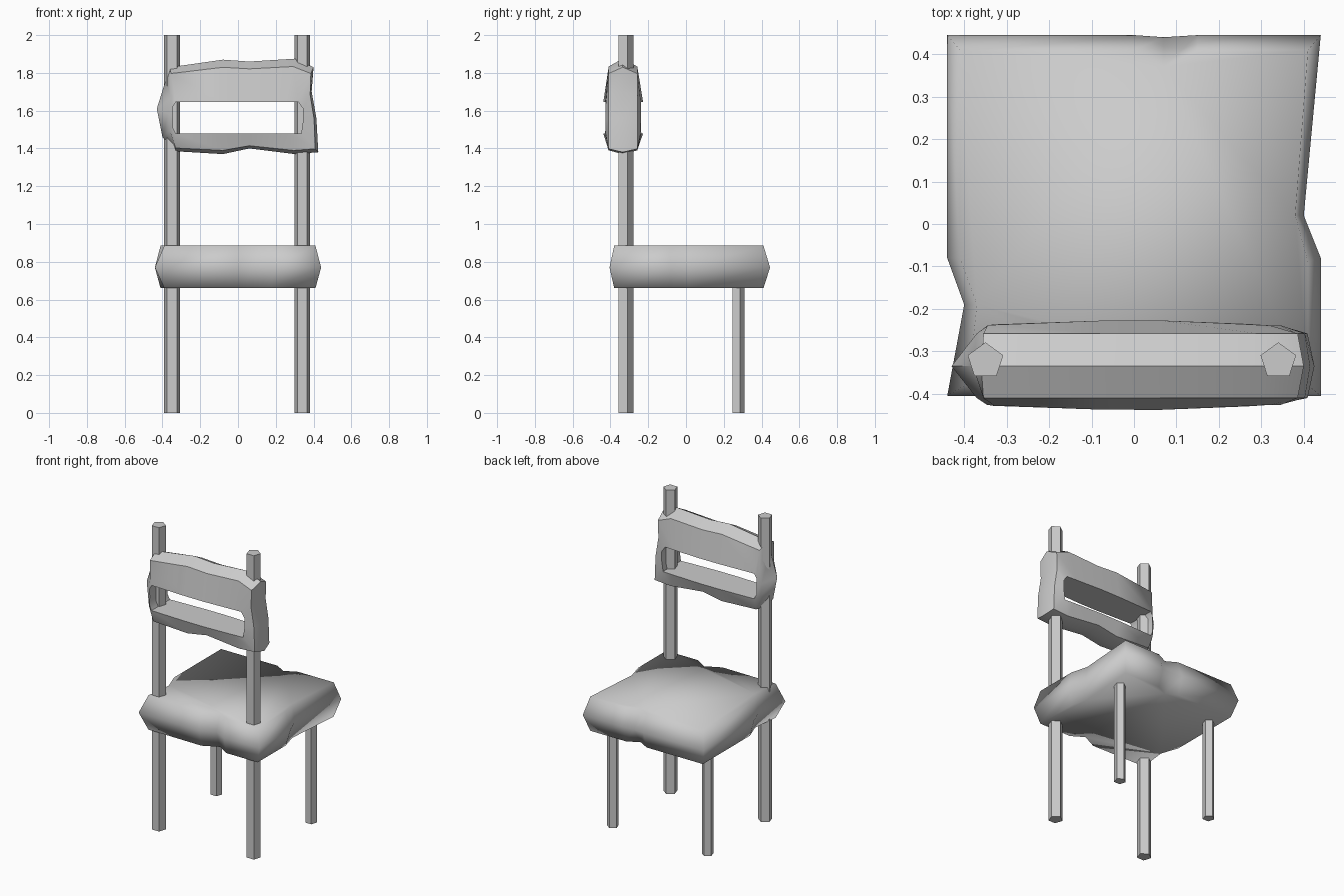
import bpy
import bmesh
import math

cube = bpy.data.objects.get("Cube")
if cube:
    bpy.data.objects.remove(cube, do_unlink=True)

grey = bpy.data.materials.new("plain_grey")
grey.use_nodes = True
grey.diffuse_color = (0.6, 0.6, 0.6, 1)
grey.node_tree.nodes["Principled BSDF"].inputs["Base Color"].default_value = grey.diffuse_color


def make_object(name, rings, closed=False, smooth=True):
    """Bridge equal-sized rings of points, then cap the ends or join them."""
    bm = bmesh.new()
    loops = [[bm.verts.new(point) for point in ring] for ring in rings]
    pairs = list(zip(loops, loops[1:]))
    if closed:
        pairs.append((loops[-1], loops[0]))
    else:
        bm.faces.new(loops[0])
        bm.faces.new(loops[-1])
    for lower, upper in pairs:
        for i in range(len(lower)):
            bm.faces.new((lower[i - 1], lower[i], upper[i], upper[i - 1]))
    bmesh.ops.recalc_face_normals(bm, faces=bm.faces)
    for face in bm.faces:
        face.smooth = smooth
    mesh = bpy.data.meshes.new(name)
    bm.to_mesh(mesh)
    bm.free()
    mesh.materials.append(grey)
    obj = bpy.data.objects.new(name, mesh)
    bpy.context.collection.objects.link(obj)
    return obj


def make_post(name, x, y, top, radius):
    """Five-sided upright with one corner pointing to the back."""
    corners = [(x + radius * math.sin(i * math.tau / 5),
                y + radius * math.cos(i * math.tau / 5)) for i in range(5)]
    rings = [[(cx, cy, z) for cx, cy in corners] for z in (0, top)]
    make_object(name, rings, smooth=False)


# Tall posts and short legs
for side, x in (("right", -0.35), ("left", 0.34)):
    make_post("tall_post_" + side, x, -0.323, 2, 0.044)
    make_post("short_leg_" + side, x, 0.275, 0.72, 0.036)

# Seat slab: wide middle outline between two narrower notched outlines
seat_middle = [(-0.44, -0.405), (0, -0.405), (0.1, -0.365), (0.18, -0.405),
               (0.44, -0.405), (0.44, -0.08), (0.4, 0.02), (0.44, 0.445),
               (0.15, 0.445), (0.07, 0.44), (0, 0.445), (-0.44, 0.445),
               (-0.44, -0.08), (-0.4, -0.19)]
seat_rim = [(-0.39, -0.375), (0, -0.38), (0.1, -0.33), (0.18, -0.38),
            (0.41, -0.38), (0.41, -0.09), (0.38, 0.02), (0.41, 0.41),
            (0.15, 0.41), (0.07, 0.37), (0, 0.41), (-0.41, 0.41),
            (-0.41, -0.08), (-0.37, -0.19)]
make_object("seat", [[(x, y, z) for x, y in outline] for outline, z in
                     ((seat_rim, 0.66), (seat_middle, 0.77), (seat_rim, 0.885))])

# Backrest frame: outer ridge, hole edge and chamfer width around the loop
ridge = [(-0.36, 1.83), (-0.08, 1.87), (0.06, 1.86), (0.3, 1.875),
         (0.4, 1.83), (0.39, 1.7), (0.415, 1.56), (0.425, 1.38),
         (0.3, 1.37), (0.06, 1.4), (-0.08, 1.37), (-0.33, 1.385),
         (-0.4, 1.46), (-0.43, 1.61), (-0.38, 1.77)]
hole = [(-0.33, 1.645), (-0.08, 1.645), (0.06, 1.645), (0.25, 1.645),
        (0.32, 1.645), (0.345, 1.61), (0.345, 1.55), (0.335, 1.48),
        (0.27, 1.48), (0.06, 1.48), (-0.08, 1.48), (-0.33, 1.48),
        (-0.345, 1.51), (-0.345, 1.57), (-0.345, 1.62)]
sections = []
for (rx, rz), (hx, hz) in zip(ridge, hole):
    chamfer = 0.7 if rx < -0.37 else 0.18
    ox, oz = rx + (hx - rx) * chamfer, rz + (hz - rz) * chamfer
    bulge = 0.015 * (1 - abs(rx) / 0.43)
    sections.append([(rx, -0.335, rz), (ox, -0.41, oz),
                     (hx, -0.425 - bulge, hz), (hx, -0.24 + bulge, hz),
                     (ox, -0.258, oz)])
backrest = make_object("backrest_frame", sections, closed=True)

# Keep the hole edges crisp
bpy.context.view_layer.objects.active = backrest
backrest.select_set(True)
bpy.ops.object.shade_smooth_by_angle(angle=math.radians(50))
